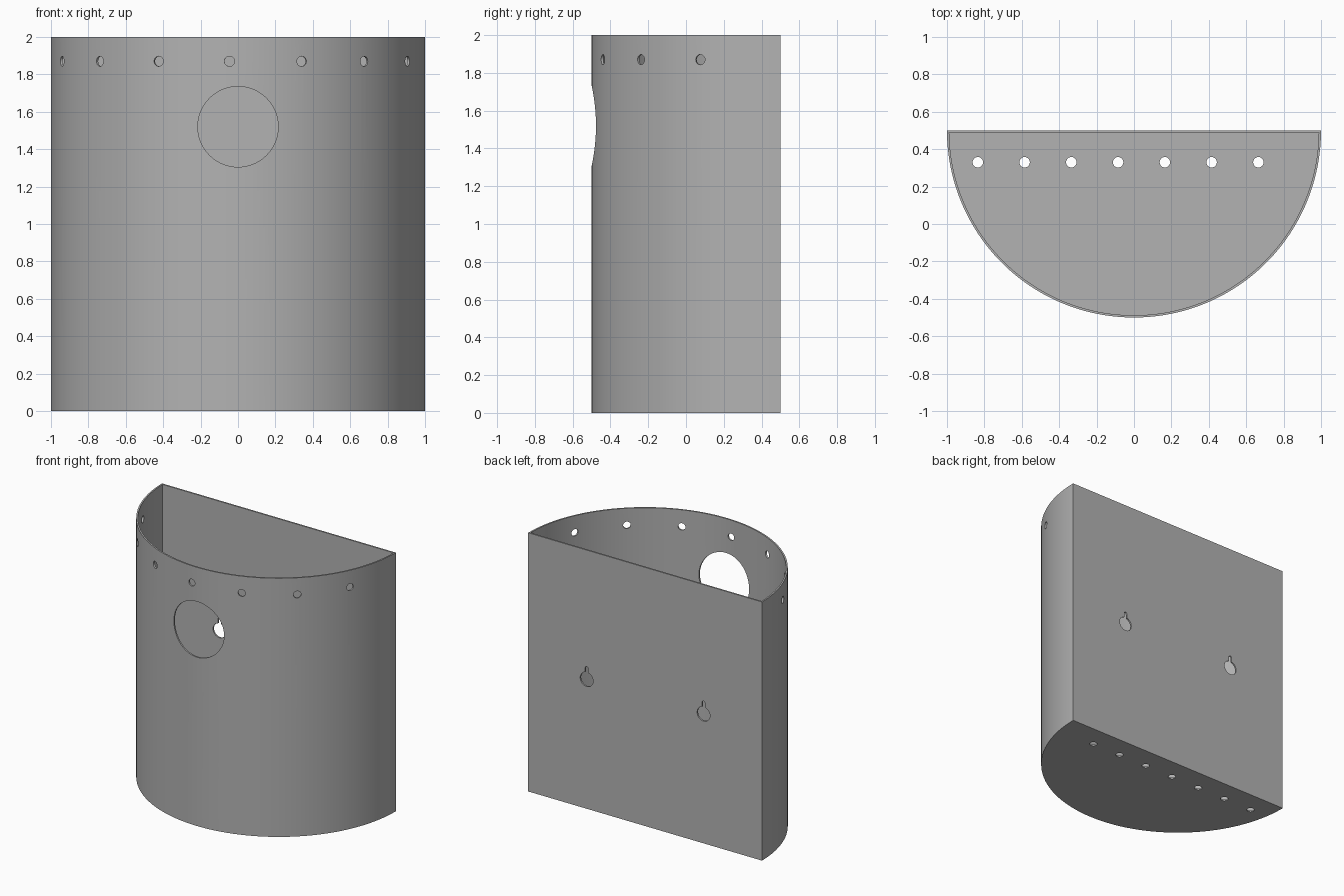
import bpy
import bmesh
from math import sin, cos, pi, asin, radians
from mathutils import Matrix, Vector

cube = bpy.data.objects.get("Cube")
if cube:
    bpy.data.objects.remove(cube, do_unlink=True)

WALL = 0.012
HEIGHT = 2.0
BACK_Y = 0.5
ARC_STEPS = 96

grey = bpy.data.materials.new("plain_grey")
grey.use_nodes = True
colour = (0.45, 0.45, 0.45, 1)
grey.diffuse_color = colour
grey.node_tree.nodes["Principled BSDF"].inputs["Base Color"].default_value = colour


def prism(bm, outline, depth, matrix):
    """Extrude a flat outline along its local z by depth, then place it."""
    low = [bm.verts.new(matrix @ Vector((x, y, 0))) for x, y in outline]
    high = [bm.verts.new(matrix @ Vector((x, y, depth))) for x, y in outline]
    bm.faces.new(low[::-1])
    bm.faces.new(high)
    n = len(outline)
    for i in range(n):
        j = (i + 1) % n
        bm.faces.new((low[i], low[j], high[j], high[i]))


def finish(bm, name):
    bmesh.ops.recalc_face_normals(bm, faces=bm.faces[:])
    mesh = bpy.data.meshes.new(name)
    bm.to_mesh(mesh)
    bm.free()
    mesh.materials.append(grey)
    obj = bpy.data.objects.new(name, mesh)
    bpy.context.collection.objects.link(obj)
    return obj


def half_disc(radius, flat_y):
    """Half circle about the middle of the back edge, closed by a straight side."""
    a = asin((BACK_Y - flat_y) / radius)
    angles = [pi + a + (pi - 2 * a) * i / ARC_STEPS for i in range(ARC_STEPS + 1)]
    return [(radius * cos(t), BACK_Y + radius * sin(t)) for t in angles]


def circle(radius, steps):
    return [(radius * cos(2 * pi * i / steps), radius * sin(2 * pi * i / steps))
            for i in range(steps)]


def keyhole(radius, slot, top):
    """Round opening with a narrow round-ended slot above it."""
    a = asin(slot / radius)
    steps = 28
    big = [pi / 2 + a + (2 * pi - 2 * a) * i / steps for i in range(steps + 1)]
    points = [(radius * cos(t), radius * sin(t)) for t in big]
    tip = [pi * i / 8 for i in range(9)]
    return points + [(slot * cos(t), top - slot + slot * sin(t)) for t in tip]


def cut(target, cutter):
    cutter.hide_render = True
    mod = target.modifiers.new("cut", 'BOOLEAN')
    mod.operation = 'DIFFERENCE'
    mod.solver = 'EXACT'
    mod.object = cutter
    bpy.context.view_layer.objects.active = target
    bpy.ops.object.modifier_apply(modifier=mod.name)
    bpy.data.objects.remove(cutter, do_unlink=True)


# Half-round container body
bm = bmesh.new()
prism(bm, half_disc(1, BACK_Y), HEIGHT, Matrix())
body = finish(bm, "half_round_container")

# Hollow inside, open at the top
bm = bmesh.new()
prism(bm, half_disc(1 - WALL, BACK_Y - WALL), HEIGHT, Matrix.Translation((0, 0, WALL)))
cut(body, finish(bm, "hollow_cutter"))

bm = bmesh.new()
upright = Matrix.Rotation(pi / 2, 4, 'X')   # local z points to the front

# Large round front opening
prism(bm, circle(0.215, 64), 0.5, Matrix.Translation((0, -0.2, 1.52)) @ upright)

# Small holes around the rim
for i in range(7):
    turn = Matrix.Rotation(radians(-70.1 + 22.5 * i), 4, 'Z')
    place = Matrix.Translation((0, BACK_Y, 1.87)) @ turn @ Matrix.Translation((0, -0.9, 0))
    prism(bm, circle(0.027, 24), 0.2, place @ upright)

# Drainage holes in the floor
for i in range(7):
    prism(bm, circle(0.028, 24), 0.2, Matrix.Translation((-0.835 + 0.25 * i, 0.33, -0.1)))

# Hanging keyholes in the back
for x in (-0.5, 0.5):
    prism(bm, keyhole(0.055, 0.012, 0.1), 0.2, Matrix.Translation((x, 0.6, 1)) @ upright)
cut(body, finish(bm, "hole_cutter"))

bpy.ops.object.select_all(action='DESELECT')
body.select_set(True)
bpy.context.view_layer.objects.active = body
bpy.ops.object.shade_smooth_by_angle(angle=radians(30))
